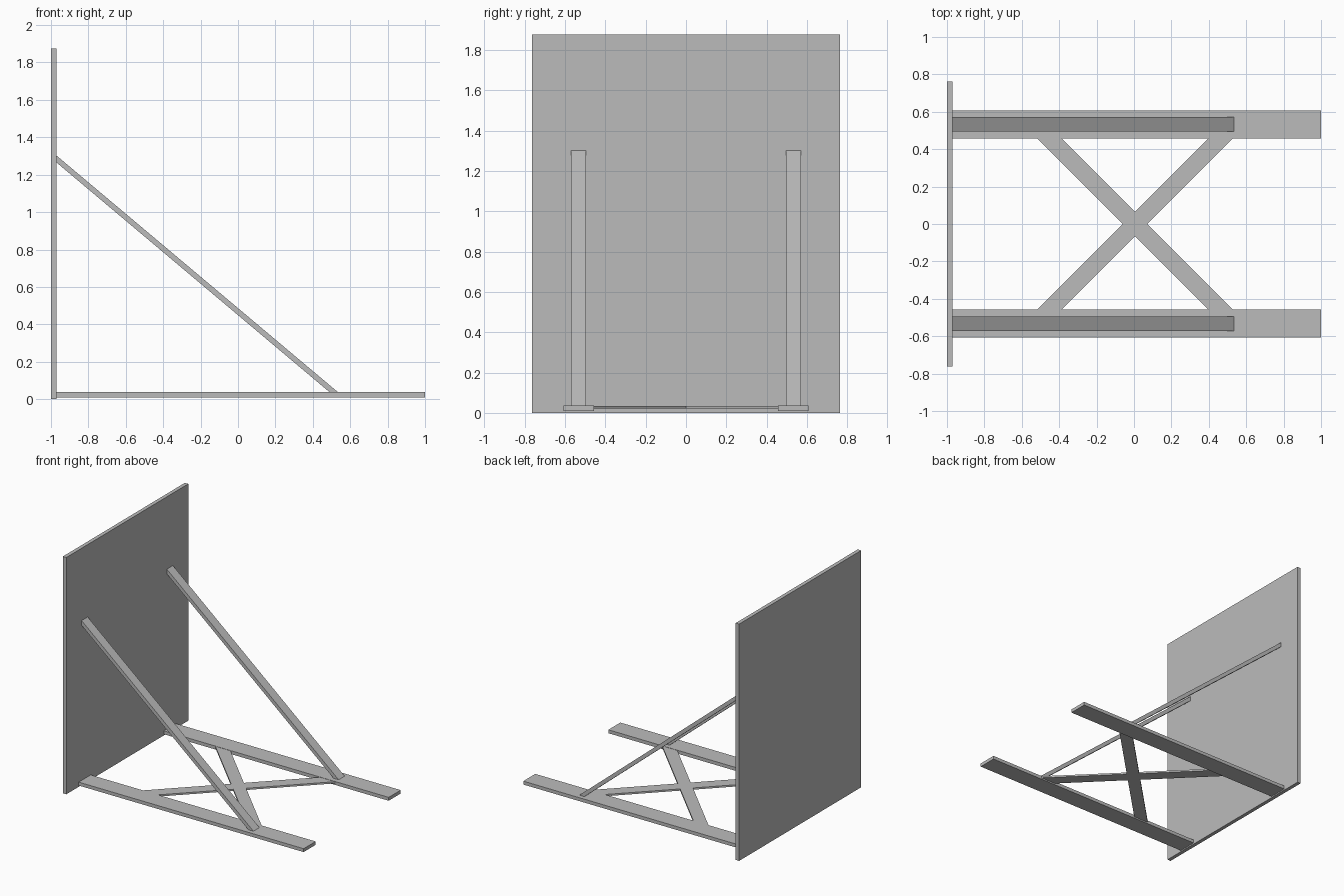
import bpy
import bmesh
from mathutils import Vector

cube = bpy.data.objects.get("Cube")
if cube:
    bpy.data.objects.remove(cube, do_unlink=True)

grey = bpy.data.materials.new("plain grey")
grey.use_nodes = True
grey.diffuse_color = (0.5, 0.5, 0.5, 1)
grey.node_tree.nodes["Principled BSDF"].inputs["Base Color"].default_value = (0.5, 0.5, 0.5, 1)


def prism(name, points, sweep):
    """Extrude a flat outline along a vector into a closed solid."""
    bm = bmesh.new()
    face = bm.faces.new([bm.verts.new(p) for p in points])
    result = bmesh.ops.extrude_face_region(bm, geom=[face], use_keep_orig=True)
    top = [v for v in result["geom"] if isinstance(v, bmesh.types.BMVert)]
    bmesh.ops.translate(bm, verts=top, vec=Vector(sweep))
    bmesh.ops.recalc_face_normals(bm, faces=bm.faces)
    mesh = bpy.data.meshes.new(name)
    bm.to_mesh(mesh)
    bm.free()
    mesh.materials.append(grey)
    obj = bpy.data.objects.new(name, mesh)
    bpy.context.collection.objects.link(obj)
    return obj


def box(name, low, high):
    (x0, y0, z0), (x1, y1, z1) = low, high
    return prism(name, [(x0, y0, z0), (x1, y0, z0), (x1, y1, z0), (x0, y1, z0)],
                 (0, 0, z1 - z0))


# Upright panel
PANEL_X = -0.97
box("upright_panel", (-1, -0.763, 0), (PANEL_X, 0.763, 1.875))

# Floor rails and sloping braces, one pair on each side
RAIL_TOP = 0.037
brace_outline = [(PANEL_X, 1.265), (PANEL_X, 1.302), (0.535, RAIL_TOP), (0.49, RAIL_TOP)]
for side, sign in (("front", -1), ("back", 1)):
    inner, outer = sorted((sign * 0.457, sign * 0.607))
    box(side + "_floor_rail", (PANEL_X, inner, 0.01), (1, outer, RAIL_TOP))
    prism(side + "_brace", [(x, sign * 0.495, z) for x, z in brace_outline],
          (0, sign * 0.076, 0))

# Thin cross brace between the rails
REACH, HALF = 0.457, 0.066
centre = 0.005
outline = []
for s in (1, -1):
    outline += [(s * HALF, 0), (s * (REACH + HALF), s * REACH),
                (s * (REACH - HALF), s * REACH), (0, s * HALF),
                (-s * (REACH - HALF), s * REACH), (-s * (REACH + HALF), s * REACH)]
prism("cross_brace", [(x + centre, y, 0.021) for x, y in outline], (0, 0, 0.014))
